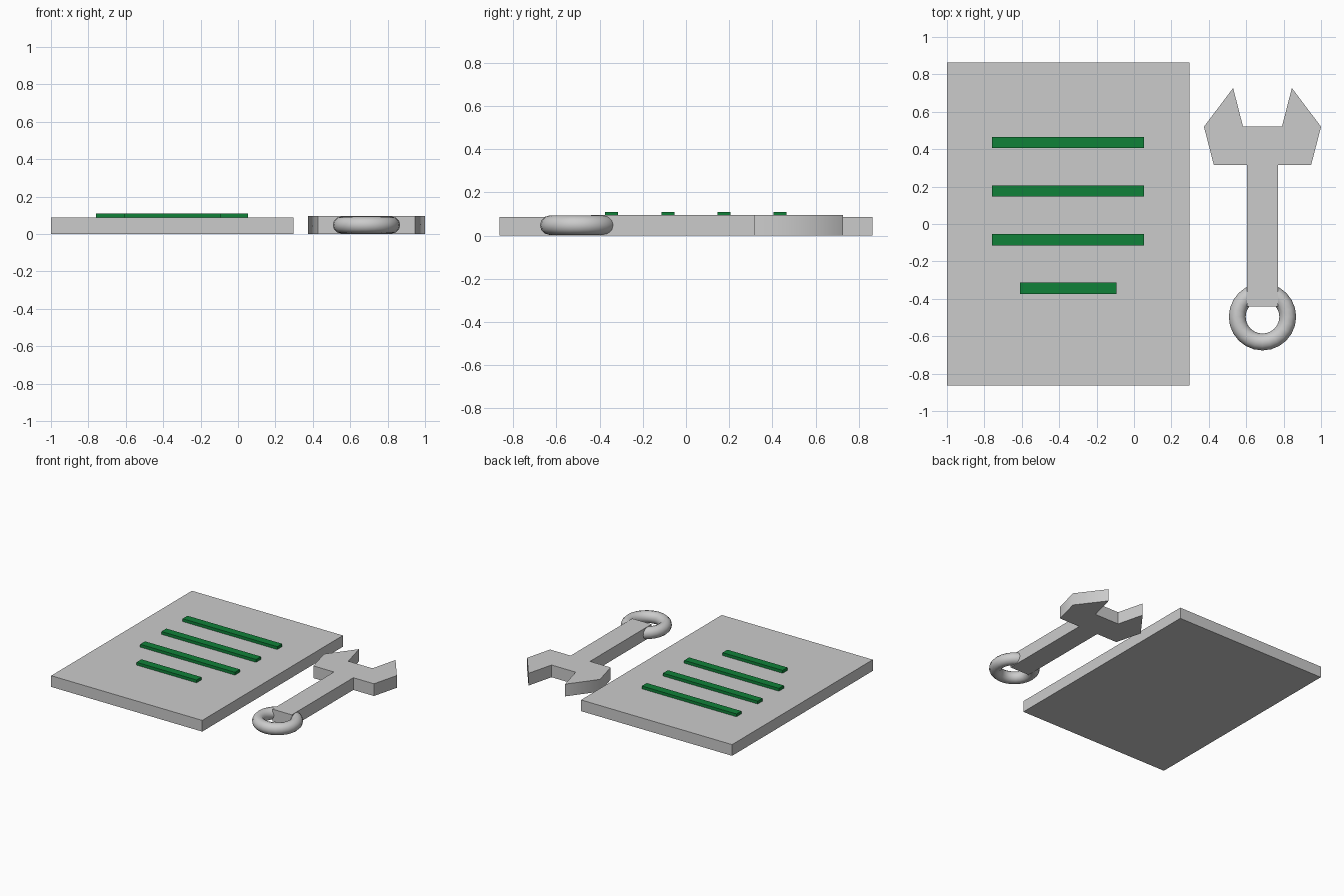
import bpy, math

if "Cube" in bpy.data.objects:
    bpy.data.objects.remove(bpy.data.objects["Cube"])

green = bpy.data.materials.new("green")
green.diffuse_color = (0.005, 0.22, 0.04, 1)
green.use_nodes = True
green.node_tree.nodes["Principled BSDF"].inputs["Base Color"].default_value = green.diffuse_color


def box(name, x0, x1, y0, y1, z0, z1, mat=None):
    bpy.ops.mesh.primitive_cube_add(size=1, location=((x0 + x1) / 2, (y0 + y1) / 2, (z0 + z1) / 2))
    ob = bpy.context.object
    ob.name = name
    ob.scale = (x1 - x0, y1 - y0, z1 - z0)
    bpy.ops.object.transform_apply(location=False, rotation=False, scale=True)
    if mat:
        ob.data.materials.append(mat)
    return ob


def prism(name, pts, z0, z1):
    n = len(pts)
    verts = [(x, y, z) for z in (z0, z1) for x, y in pts]
    faces = [tuple(reversed(range(n))), tuple(range(n, 2 * n))]
    faces += [(i, (i + 1) % n, n + (i + 1) % n, n + i) for i in range(n)]
    me = bpy.data.meshes.new(name)
    me.from_pydata(verts, [], faces)
    ob = bpy.data.objects.new(name, me)
    bpy.context.collection.objects.link(ob)
    return ob


def smooth(ob, degrees):
    bpy.ops.object.select_all(action='DESELECT')
    ob.select_set(True)
    bpy.context.view_layer.objects.active = ob
    bpy.ops.object.shade_smooth_by_angle(angle=math.radians(degrees))


# Document sheet
box("sheet", -1.0, 0.297, -0.863, 0.863, 0, 0.087)

# Raised text lines, the last one shorter
for i in range(4):
    x0, x1 = (-0.76, 0.053) if i < 3 else (-0.61, -0.094)
    y = 0.436 - 0.26 * i
    box(f"line_{i + 1}", x0, x1, y - 0.03, y + 0.03, 0.083, 0.109, green)

# Wrench: right half of the outline, mirrored about its long axis
CX = 0.687
half = [(0.083, -0.44), (0.083, 0.315), (0.26, 0.315), (0.313, 0.52), (0.157, 0.727), (0.104, 0.52)]
outline = [(CX + x, y) for x, y in half] + [(CX - x, y) for x, y in reversed(half)]
smooth(prism("wrench", outline, 0, 0.095), 60)

# Ring at the handle end
bpy.ops.mesh.primitive_torus_add(location=(CX, -0.496, 0.048), major_radius=0.135, minor_radius=0.045,
                                 major_segments=24, minor_segments=12)
ring = bpy.context.object
ring.name = "wrench_ring"
smooth(ring, 60)
